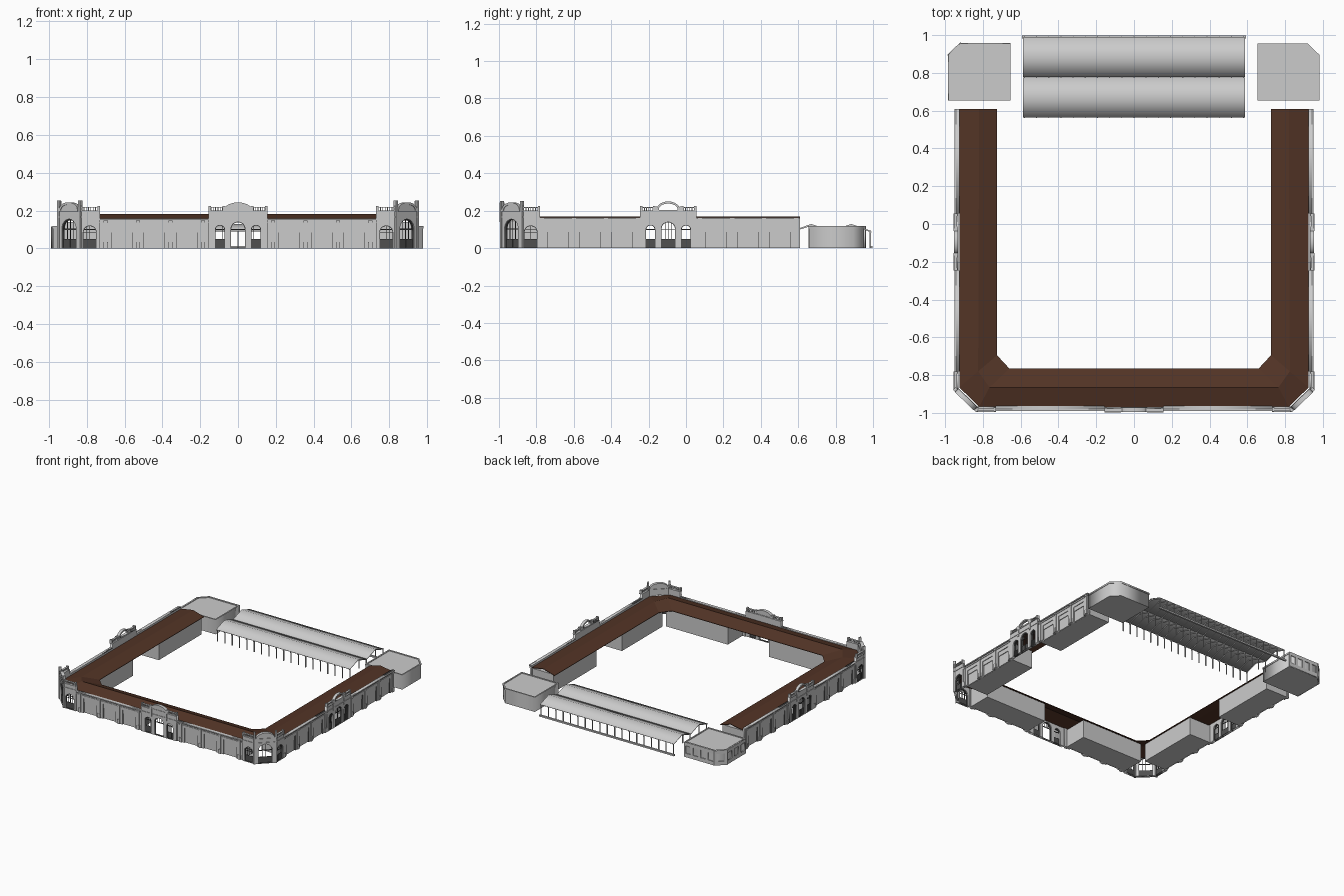
import bpy, bmesh, math
from mathutils import Matrix, Vector

if "Cube" in bpy.data.objects:
    bpy.data.objects.remove(bpy.data.objects["Cube"])


def material(name, r, g, b):
    m = bpy.data.materials.new(name)
    m.use_nodes = True
    m.diffuse_color = (r, g, b, 1)
    m.node_tree.nodes["Principled BSDF"].inputs["Base Color"].default_value = (r, g, b, 1)
    return m


STONE = material("pale grey stone", 0.6, 0.6, 0.6)
BROWN = material("brown roof", 0.085, 0.034, 0.019)
IRON = material("dark ironwork", 0.08, 0.08, 0.08)
FLAT = Matrix.Identity(4)


def add(name, mesh, mat, frame=FLAT):
    mesh.materials.clear()
    mesh.materials.append(mat)
    ob = bpy.data.objects.new(name, mesh)
    ob.matrix_world = frame
    bpy.context.collection.objects.link(ob)
    return ob


def wall_frame(a, b):
    """Frame at the middle of a wall: x along it, y up, z outward."""
    a, b = Vector((*a, 0)), Vector((*b, 0))
    u, v = (b - a).normalized(), Vector((0, 0, 1))
    m = Matrix((u, v, u.cross(v))).transposed().to_4x4()
    m.translation = (a + b) / 2
    return m, (b - a).length


def plate(name, frame, outline, holes, n0, n1, mat=STONE):
    """Flat outline with holes, thickened from n0 to n1."""
    cu = bpy.data.curves.new(name, 'CURVE')
    cu.dimensions, cu.fill_mode, cu.extrude = '2D', 'BOTH', (n1 - n0) / 2
    for pts in [outline] + holes:
        s = cu.splines.new('POLY')
        s.points.add(len(pts) - 1)
        for p, q in zip(s.points, pts):
            p.co = (q[0], q[1], 0, 1)
        s.use_cyclic_u = True
    tmp = bpy.data.objects.new("tmp", cu)
    bpy.context.collection.objects.link(tmp)
    dg = bpy.context.evaluated_depsgraph_get()
    mesh = bpy.data.meshes.new_from_object(tmp.evaluated_get(dg))
    bpy.data.objects.remove(tmp)
    mesh.transform(Matrix.Translation((0, 0, (n0 + n1) / 2)))
    return add(name, mesh, mat, frame)


def boxes(name, frame, items, mat=STONE):
    bm = bmesh.new()
    for x0, x1, y0, y1, z0, z1 in items:
        m = Matrix.Translation(((x0 + x1) / 2, (y0 + y1) / 2, (z0 + z1) / 2))
        bmesh.ops.create_cube(bm, size=1, matrix=m @ Matrix.Diagonal((x1 - x0, y1 - y0, z1 - z0, 1)))
    mesh = bpy.data.meshes.new(name)
    bm.to_mesh(mesh)
    bm.free()
    return add(name, mesh, mat, frame)


def rect(u0, u1, v0, v1):
    return [(u0, v0), (u1, v0), (u1, v1), (u0, v1)]


def arch(c, w, base, top, rise=None, n=12):
    r = w / 2
    rise = rise or r
    return [(c - r, base), (c + r, base)] + [
        (c + r * math.cos(math.pi * i / n), top - rise + rise * math.sin(math.pi * i / n))
        for i in range(n + 1)]


def grille(name, frame, c, w, top, sill=0.05):
    """Arched iron window with bars, and a solid lower panel unless sill is 0."""
    r, t = w / 2, 0.004
    plate(name + "_frame", frame, arch(c, w, 0, top), [arch(c, w - 2 * t, t, top - t)], -0.016, -0.006, IRON)
    items = []
    for k in (-0.4, 0, 0.4):
        du, low = k * r, 0.005 if sill else 0.1
        high = top - r + math.sqrt(r * r - du * du)
        items.append((c + du - 0.001, c + du + 0.001, low, high, -0.013, -0.009))
    for v in (0.1, top - r):
        items.append((c - r, c + r, v - 0.0015, v + 0.0015, -0.013, -0.009))
    if sill:
        items.append((c - r, c + r, 0, sill, -0.014, -0.01))
    boxes(name + "_bars", frame, items, IRON)


def balustrade(name, frame, u0, u1, base=0.195):
    n = max(3, round((u1 - u0) / 0.012))
    items = [(u0, u1, base, base + 0.005, -0.018, 0.006), (u0, u1, base + 0.02, base + 0.025, -0.014, 0.002)]
    items += [(u - 0.006, u + 0.006, base, base + 0.03, -0.016, 0.004) for u in (u0 + 0.006, u1 - 0.006)]
    for i in range(1, n):
        u = u0 + (u1 - u0) * i / n
        items.append((u - 0.002, u + 0.002, base, base + 0.022, -0.008, -0.004))
    boxes(name, frame, items)


def shop_wall(name, a, b, top):
    """Wall bay with three shuttered openings between pilasters."""
    f, length = wall_frame(a, b)
    h, cs = length / 2, (-0.171, 0, 0.171)
    outline = [(-h, 0)]
    for c in cs:
        outline += [(c - 0.055, 0), (c - 0.055, 0.117), (c + 0.055, 0.117), (c + 0.055, 0)]
    outline += [(h, 0), (h, top), (-h, top)]
    plate(name, f, outline, [], -0.025, -0.008)
    items = [(-h, h, top - 0.008, top, -0.025, 0.001), (-h, h, top - 0.022, top - 0.018, -0.01, -0.004)]
    for c in cs:
        items += [(c - 0.055, c + 0.055, 0, 0.09, -0.024, -0.018),
                  (c - 0.055, c + 0.055, 0.085, 0.117, -0.024, -0.013)]
    for u in (-0.257, -0.0855, 0.0855, 0.257):
        items += [(u - 0.008, u + 0.008, 0, top - 0.01, -0.01, -0.003),
                  (u - 0.011, u + 0.011, 0, 0.035, -0.01, 0.0),
                  (u - 0.011, u + 0.011, top - 0.022, top - 0.01, -0.01, 0.0)]
    boxes(name + "_shutters_and_pilasters", f, items)


def gate(name, a, b, hollow):
    """Gate pavilion: three arches, balustrades and a curved crown."""
    f, length = wall_frame(a, b)
    h = length / 2
    plate(name + "_wall", f, rect(-h, h, 0, 0.2),
          [arch(0, 0.08, 0.0005, 0.142)] + [arch(s * 0.095, 0.054, 0.0005, 0.125) for s in (-1, 1)], -0.022, 0)
    grille(name + "_door", f, 0, 0.08, 0.142, 0.05 if hollow else 0)
    for s, side in ((-1, "first"), (1, "second")):
        grille(name + "_window_" + side, f, s * 0.095, 0.054, 0.125)
        balustrade(name + "_balustrade_" + side, f, min(s * 0.07, s * h), max(s * 0.07, s * h))
    if hollow:
        plate(name + "_crown", f, arch(0, 0.13, 0.195, 0.25, 0.05), [arch(0, 0.1, 0.205, 0.238, 0.03)], -0.018, 0.004)
    else:
        plate(name + "_crown", f, arch(0, 0.13, 0.195, 0.24, 0.03), [], -0.018, 0.002)
        plate(name + "_crown_rim", f, arch(0, 0.14, 0.2, 0.243, 0.035), [arch(0, 0.12, 0.205, 0.233, 0.026)], -0.02, 0.005)
    boxes(name + "_trim", f, [(s * 0.065 - 0.006, s * 0.065 + 0.006, 0.14, 0.222, -0.018, 0.005) for s in (-1, 1)]
          + [(-h, h, 0.158, 0.163, -0.005, 0.004)])


def corner(name, pts):
    """Corner pavilion of three facets, with a tall arch in the middle one."""
    for i, part in enumerate(("first", "middle", "last")):
        f, length = wall_frame(pts[i], pts[i + 1])
        h, label = length / 2, f"{name}_{part}"
        w, top = (0.104, 0.155) if i == 1 else (0.074, 0.122)
        plate(label + "_wall", f, rect(-h, h, 0, 0.2), [arch(0, w, 0.0005, top)], -0.022, 0)
        grille(label + "_window", f, 0, w, top)
        boxes(label + "_cornice", f, [(-h, h, 0.163, 0.168, -0.005, 0.004)])
        if i != 1:
            balustrade(label + "_balustrade", f, -h, h)
            continue
        plate(label + "_crown", f, arch(0, 0.125, 0.195, 0.24, 0.036), [], -0.018, 0.002)
        plate(label + "_crown_rim", f, arch(0, 0.136, 0.195, 0.244, 0.04), [arch(0, 0.112, 0.2, 0.232, 0.03)], -0.02, 0.006)
        boxes(label + "_posts", f, [(s * h - 0.007, s * h + 0.007, 0, 0.252, -0.014, 0.004) for s in (-1, 1)])


# Outer facades
X, Y = 0.95, -0.988
corner("front_right_corner", [(-X, -0.78), (-X, -0.88), (-0.838, Y), (-0.73, Y)])
corner("front_left_corner", [(0.73, Y), (0.838, Y), (X, -0.88), (X, -0.78)])
shop_wall("front_right_shops", (-0.73, Y), (-0.155, Y), 0.158)
shop_wall("front_left_shops", (0.155, Y), (0.73, Y), 0.158)
gate("front_gate", (-0.155, Y - 0.003), (0.155, Y - 0.003), False)
for s, side in ((-1, "right"), (1, "left")):
    for part, y0, y1 in (("front_shops", -0.78, -0.245), ("gate", -0.245, 0.055), ("back_shops", 0.055, 0.61)):
        a, b = [(s * X, y) for y in (y0, y1)][::s]
        if part == "gate":
            gate(side + "_gate", a, b, True)
        else:
            shop_wall(f"{side}_{part}", a, b, 0.165)

# Shop blocks under the roof
boxes("front_blocks", FLAT, [(x, x + 0.54, -0.963, -0.78, 0, 0.143) for x in (-0.72, 0.18)])
boxes("side_blocks", FLAT, [(x, x + 0.185, y0, y1, 0, 0.14)
                            for x in (-0.925, 0.74) for y0, y1 in ((-0.76, -0.255), (0.065, 0.6))])

# Brown pitched roof following the three wings
half = [[(0.925, 0.61, 0.15), (0.82, 0.61, 0.168), (0.725, 0.61, 0.14)],
        [(0.925, -0.865, 0.15), (0.825, -0.78, 0.168), (0.725, -0.695, 0.14)],
        [(0.82, -0.968, 0.152), (0.765, -0.865, 0.182), (0.66, -0.765, 0.145)]]
sections = [[(-x, y, z) for x, y, z in row] for row in half] + half[::-1]
bm = bmesh.new()
rows = [[bm.verts.new(p) for p in row] for row in sections]
for p, q in zip(rows, rows[1:]):
    for i in (0, 1):
        bm.faces.new((p[i], q[i], q[i + 1], p[i + 1]))
mesh = bpy.data.meshes.new("brown_roof")
bm.to_mesh(mesh)
bm.free()
roof = add("brown_roof", mesh, BROWN)
roof.modifiers.new("thickness", 'SOLIDIFY').thickness = 0.004

# Corner buildings at the back
for s, side in ((-1, "right"), (1, "left")):
    def footprint(d):
        pts = [(0.655 + d, 0.655 + d), (0.982 - d, 0.655 + d), (0.982 - d, 0.895 - d / 2),
               (0.92 - d / 2, 0.955 - d), (0.655 + d, 0.955 - d)]
        return [(s * x, y) for x, y in pts]
    plate(f"back_{side}_building", FLAT, footprint(0.003), [], 0, 0.113)
    plate(f"back_{side}_building_rim", FLAT, footprint(0), [footprint(0.01)], 0.105, 0.118)

# Framed panels on the outer walls of the back right building
for label, a, b, n in (("north", (-0.655, 0.953), (-0.92, 0.953), 4), ("chamfer", (-0.915, 0.958), (-0.985, 0.89), 1),
                       ("west", (-0.98, 0.895), (-0.98, 0.655), 3)):
    f, length = wall_frame(a, b)
    step, h = length / n, length / 2
    plate(f"back_right_{label}_panels", f, rect(-h, h, 0, 0.117),
          [rect(-h + (i + 0.18) * step, -h + (i + 0.82) * step, 0.03, 0.09) for i in range(n)], 0, 0.006)

# Two open market canopies on posts
xs = [-0.58 + 1.16 * i / 18 for i in range(19)]
for label, y in (("front", 0.67), ("back", 0.883)):
    profile = [(y - 0.105, 0.09), (y, 0.125), (y + 0.105, 0.09), (y + 0.105, 0.093), (y, 0.129), (y - 0.105, 0.093)]
    f, _ = wall_frame((0, -1), (0, 1))
    f.translation = (0, 0, 0)
    plate(label + "_canopy_roof", f, profile, [], -0.587, 0.587)
    for i, x in enumerate(xs):
        rafter = [(y - 0.11, 0.084), (y, 0.119), (y + 0.11, 0.084), (y + 0.11, 0.088), (y, 0.125), (y - 0.11, 0.088)]
        plate(f"{label}_canopy_rafter_{i + 1}", f, rafter, [], x - 0.002, x + 0.002)
boxes("canopy_posts", FLAT, [(x - 0.003, x + 0.003, y - 0.003, y + 0.003, 0, 0.092)
                             for x in xs for y in (0.572, 0.777, 0.985)])
boxes("canopy_back_rail", FLAT, [(-0.592, 0.592, 0.983, 0.997, 0, 0.012)])
